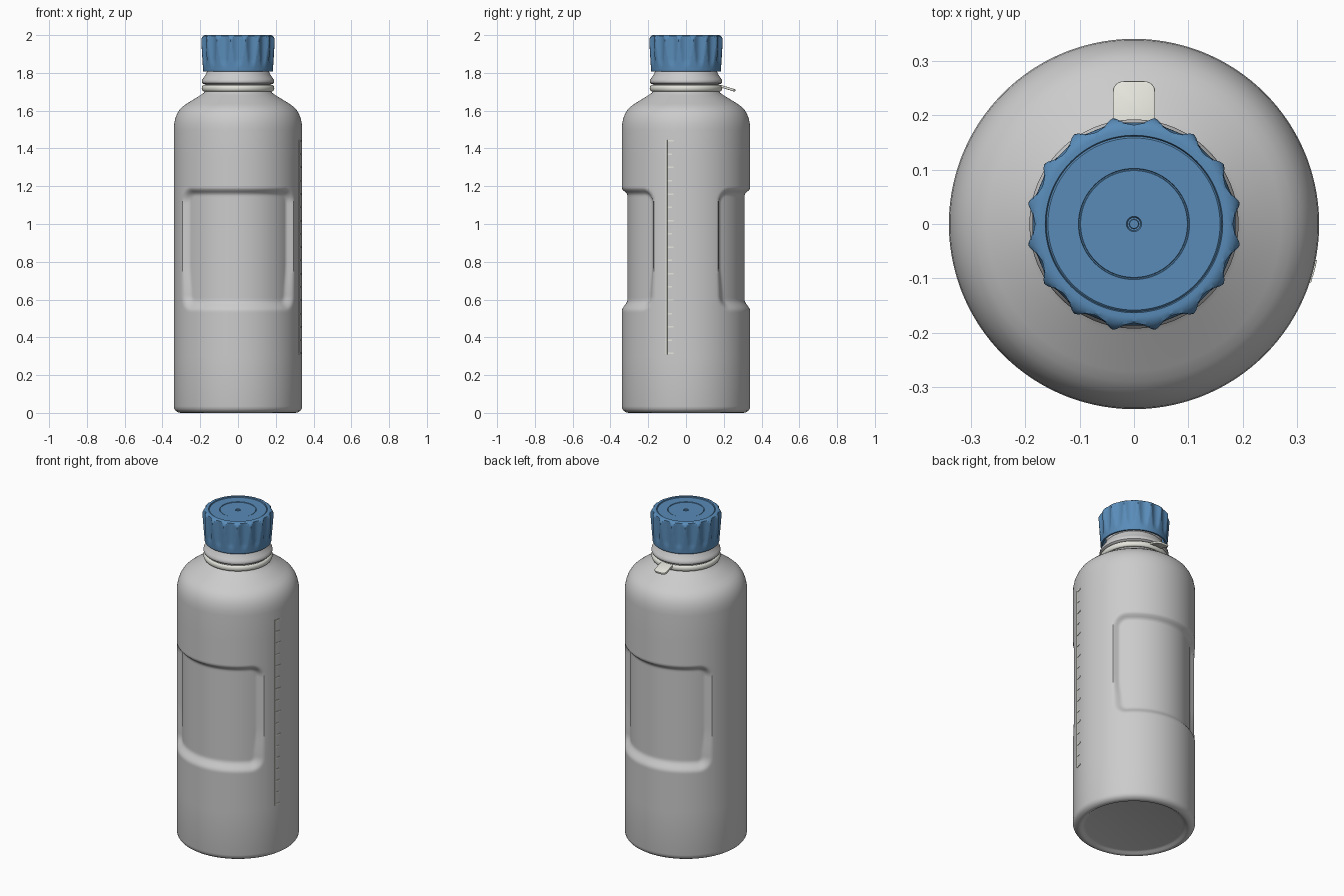
import bpy, bmesh, math
from mathutils import Matrix

if "Cube" in bpy.data.objects:
    bpy.data.objects.remove(bpy.data.objects["Cube"])

SEG = 192


def material(name, rgb):
    m = bpy.data.materials.new(name)
    m.diffuse_color = (*rgb, 1)
    m.use_nodes = True
    m.node_tree.nodes["Principled BSDF"].inputs["Base Color"].default_value = m.diffuse_color
    return m


BLUE = material("cap_blue", (0.10, 0.26, 0.48))
WHITE = material("off_white", (0.78, 0.78, 0.72))


def ramp(a, b, x):
    t = min(1, max(0, (x - a) / (b - a)))
    return t * t * (3 - 2 * t)


def finish(bm, name, mat=None, angle=35):
    bmesh.ops.remove_doubles(bm, verts=bm.verts, dist=1e-5)
    bmesh.ops.recalc_face_normals(bm, faces=bm.faces)
    me = bpy.data.meshes.new(name)
    bm.to_mesh(me)
    bm.free()
    ob = bpy.data.objects.new(name, me)
    bpy.context.collection.objects.link(ob)
    if mat:
        me.materials.append(mat)
    bpy.ops.object.select_all(action='DESELECT')
    ob.select_set(True)
    bpy.context.view_layer.objects.active = ob
    bpy.ops.object.shade_smooth_by_angle(angle=math.radians(angle))
    return ob


def revolve(name, profile, mat=None, shape=lambda r, z, a: r, closed=False, angle=35):
    """Spin a profile of (radius, height); shape() may vary the radius by angle."""
    bm = bmesh.new()
    rings = []
    for r, z in profile:
        ring = []
        for i in range(SEG):
            a = 2 * math.pi * i / SEG
            q = shape(r, z, a)
            ring.append(bm.verts.new((q * math.cos(a), q * math.sin(a), z)))
        rings.append(ring)
    if closed:
        rings.append(rings[0])
    for lo, hi in zip(rings, rings[1:]):
        for i in range(SEG):
            j = (i + 1) % SEG
            bm.faces.new((lo[i], lo[j], hi[j], hi[i]))
    return finish(bm, name, mat, angle)


# Bottle body with a rounded grip recess on front and back
def grip(r, z, a):
    if not 0.5 < z < 1.25:
        return r
    off = abs(math.asin(max(-1, min(1, math.cos(a)))))
    rad = 0.08
    u = off * 0.34 - (0.34 * math.radians(60.5) - rad)
    v = abs(z - 0.865) - (0.325 - rad)
    d = math.hypot(max(u, 0), max(v, 0)) + min(max(u, v), 0) - rad
    w = 0.036 + 0.022 * ramp(0.8, 0.6, z) if z < 0.8 else 0.036
    return r - 0.03 * ramp(0, w, -d)


body = [(0, .014), (.27, .014), (.285, .01), (.295, .002), (.305, 0), (.318, .003),
        (.33, .011), (.337, .021), (.34, .035), (.34, .3)]
body += [(.34, .51 + .01 * i) for i in range(71)]
body += [(.34, 1.35), (.34, 1.50), (.338, 1.53), (.332, 1.56), (.322, 1.585), (.308, 1.607),
         (.29, 1.624), (.27, 1.638), (.20, 1.681), (.182, 1.694), (.172, 1.705), (.172, 1.738),
         (.182, 1.741), (.19, 1.747), (.192, 1.755), (.19, 1.763), (.184, 1.772), (.168, 1.796),
         (.165, 1.805), (.155, 1.815), (.155, 1.95), (0, 1.95)]
revolve("bottle_body", body, shape=grip)


# Fluted screw cap: sixteen scallops that deepen towards the flared top
def flutes(r, z, a):
    s = abs(math.sin(8 * (a - math.radians(11.25))))
    s = max(0, (s - 0.12) / 0.88)
    cut = 0.182 + 0.016 * (1 - s)
    return r - max(0, r - cut) * ramp(1.82, 1.87, z)


cap = [(0, 1.955), (.172, 1.955), (.172, 1.812), (.175, 1.808), (.184, 1.808), (.186, 1.812)]
cap += [(.186 + .0125 * i / 20, 1.82 + .155 * i / 20) for i in range(21)]
cap += [(.197, 1.981), (.192, 1.989), (.186, 1.995), (.178, 1.999), (.172, 2.0), (.163, 2.0),
        (.161, 1.993), (.158, 1.996), (.102, 1.996), (.101, 1.992), (.099, 1.992),
        (.098, 1.994), (.014, 1.994), (.012, 1.988), (.009, 1.988), (.008, 1.992), (0, 1.992)]
revolve("screw_cap", cap, BLUE, flutes, angle=30)

# Retaining ring around the neck
ring = [(.181 + .011 * math.cos(t), 1.719 + .017 * math.sin(t))
        for t in (2 * math.pi * k / 16 for k in range(16))]
revolve("neck_ring", ring, WHITE, closed=True)

# Pull tab on the back of the ring, sloping down
bm = bmesh.new()
bmesh.ops.create_cube(bm, size=1, matrix=Matrix.Diagonal((.078, .082, .013, 1)))
corners = [e for e in bm.edges if all(v.co.y > 0 for v in e.verts)
           and abs(e.verts[0].co.z - e.verts[1].co.z) > .01]
bmesh.ops.bevel(bm, geom=corners, offset=.02, segments=6, profile=.5, affect='EDGES')
rims = [e for e in bm.edges if len(e.link_faces) == 2 and e.calc_face_angle() > 1.2]
bmesh.ops.bevel(bm, geom=rims, offset=.003, segments=2, profile=.5, affect='EDGES')
bm.transform(Matrix.Translation((0, .222, 1.718)) @ Matrix.Rotation(math.radians(-17), 4, 'X'))
finish(bm, "ring_pull_tab", WHITE)

# Raised volume scale on the right side: one spine with long and short ticks
bm = bmesh.new()


def mark(y0, y1, z0, z1, n=4):
    cols = []
    for i in range(n + 1):
        a = math.asin((y0 + (y1 - y0) * i / n) / .34)
        cols.append([bm.verts.new((r * math.cos(a), r * math.sin(a), z))
                     for r, z in ((.338, z0), (.3425, z0), (.3425, z1), (.338, z1))])
    for p, q in zip(cols, cols[1:]):
        for k in range(4):
            bm.faces.new((p[k], q[k], q[(k + 1) % 4], p[(k + 1) % 4]))
    bm.faces.new(cols[0])
    bm.faces.new(cols[-1])


mark(-.107, -.099, .31, 1.445, 1)
for i in range(17):
    z = .315 + i * 1.125 / 16
    mark(-.098, -.066 if i % 2 == 0 else -.074, z - .004, z + .004)
finish(bm, "volume_scale", WHITE)
